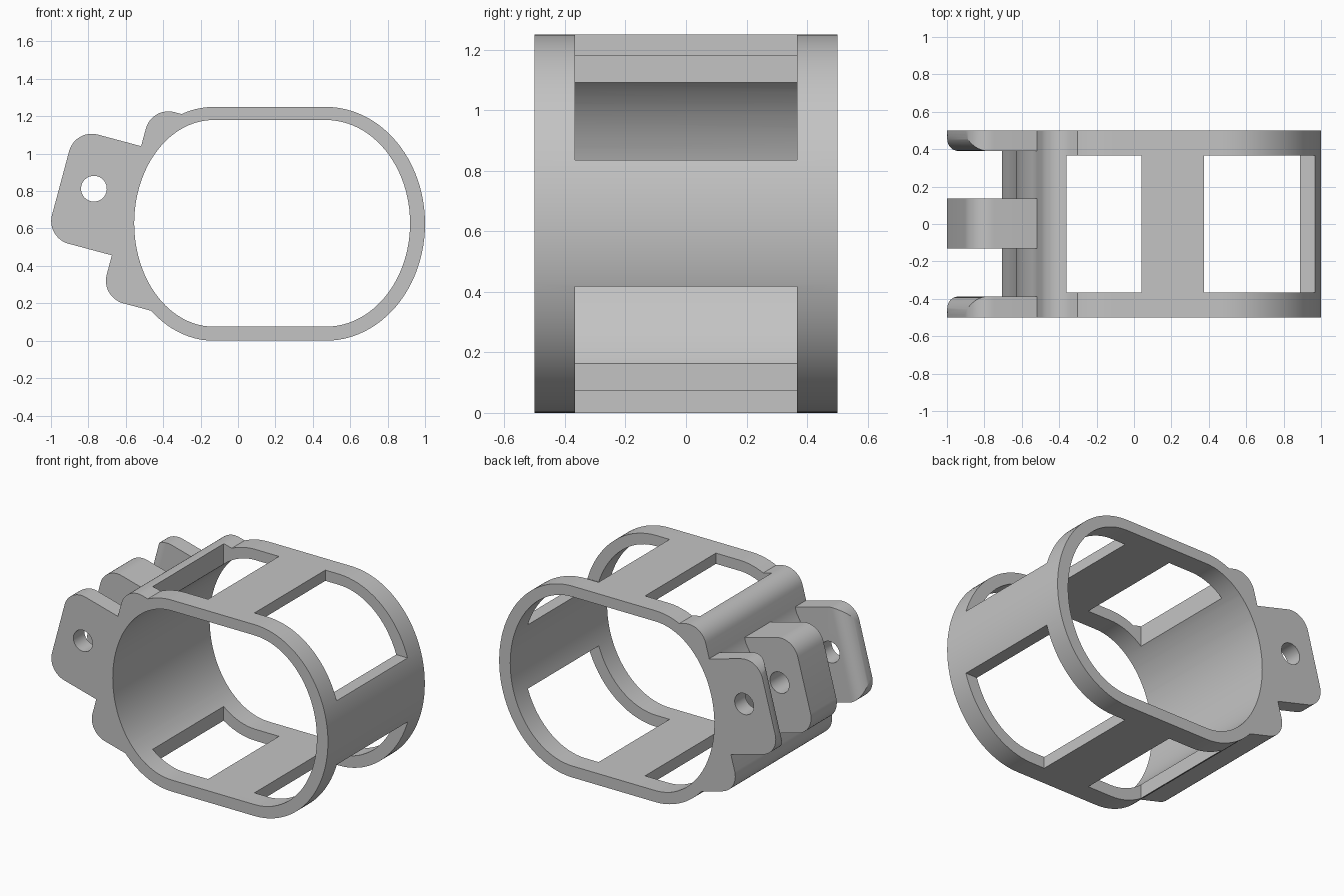
import bpy, bmesh, math
from mathutils import Vector

cube = bpy.data.objects.get("Cube")
if cube:
    bpy.data.objects.remove(cube, do_unlink=True)

grey = bpy.data.materials.new("light_grey")
grey.use_nodes = True
COLOUR = (0.55, 0.55, 0.55, 1)
grey.diffuse_color = COLOUR
grey.node_tree.nodes["Principled BSDF"].inputs["Base Color"].default_value = COLOUR

# Tilted mount frame: u points outward from the plate, v runs down along it
ORIGIN = Vector((-0.518, 0, 1.04))
TILT = math.radians(15)
U = Vector((-math.cos(TILT), 0, math.sin(TILT)))
V = Vector((-math.sin(TILT), 0, -math.cos(TILT)))


def upright(a, b, t):
    return Vector((a, t, b))


def tilted(a, b, t):
    return ORIGIN + U * a + V * b + Vector((0, t, 0))


def tilted_side(a, b, t):
    return ORIGIN + U * a + V * t + Vector((0, b, 0))


def prism(name, points, start, end, place=upright):
    """Extrude a closed outline between two depths."""
    bm = bmesh.new()
    near = [bm.verts.new(place(a, b, start)) for a, b in points]
    far = [bm.verts.new(place(a, b, end)) for a, b in points]
    bm.faces.new(near)
    bm.faces.new(far[::-1])
    for i in range(len(points)):
        j = (i + 1) % len(points)
        bm.faces.new((near[i], far[i], far[j], near[j]))
    bmesh.ops.recalc_face_normals(bm, faces=bm.faces)
    mesh = bpy.data.meshes.new(name)
    bm.to_mesh(mesh)
    bm.free()
    mesh.materials.append(grey)
    obj = bpy.data.objects.new(name, mesh)
    bpy.context.collection.objects.link(obj)
    return obj


def combine(target, tool, operation):
    """Apply a boolean and remove the tool."""
    mod = target.modifiers.new("combine", 'BOOLEAN')
    mod.operation, mod.solver, mod.object = operation, 'EXACT', tool
    bpy.context.view_layer.objects.active = target
    bpy.ops.object.modifier_apply(modifier=mod.name)
    bpy.data.objects.remove(tool, do_unlink=True)


def arc(ca, cb, ra, rb, start, end, steps=12):
    angles = [math.radians(start + (end - start) * i / steps) for i in range(steps + 1)]
    return [(ca + ra * math.cos(t), cb + rb * math.sin(t)) for t in angles]


def oval(left, right, bottom, top, left_centre, right_centre):
    """Two half ellipses joined by straight top and bottom runs."""
    mid, half = (bottom + top) / 2, (top - bottom) / 2
    return (arc(right_centre, mid, right - right_centre, half, -90, 90, 48)
            + arc(left_centre, mid, left_centre - left, half, 90, 270, 48))


def rounded_end(a0, a1, b0, b1, r):
    """Rectangle with both corners at a1 rounded."""
    return ([(a0, b1), (a0, b0)] + arc(a1 - r, b0 + r, r, r, -90, 0)
            + arc(a1 - r, b1 - r, r, r, 0, 90))


def box(x0, x1, z0, z1):
    return [(x0, z0), (x1, z0), (x1, z1), (x0, z1)]


# Sleeve with the tilted mounting plate
frame = prism("clamp_frame", oval(-0.63, 1.0, 0, 1.25, -0.13, 0.47), -0.5, 0.5)
plate = prism("mount_plate", rounded_end(-0.3, 0, -0.222, 0.836, 0.125), -0.5, 0.5, tilted)
combine(frame, plate, 'UNION')

# Main opening through the sleeve
opening = prism("opening", oval(-0.555, 0.92, 0.075, 1.18, -0.13, 0.47), -0.7, 0.7)
combine(frame, opening, 'DIFFERENCE')

# Four windows: two over the left part, two wrapping round the right side
for x0, x1, z0, z1 in ((-0.36, 0.04, 0.8, 1.4), (-0.36, 0.04, -0.2, 0.4),
                       (0.375, 1.2, 0.835, 1.4), (0.375, 1.2, -0.2, 0.418)):
    window = prism("window", box(x0, x1, z0, z1), -0.366, 0.366)
    combine(frame, window, 'DIFFERENCE')

# Three hinge lugs; the outer two are rounded on their inner end edge
LENGTH, WIDTH, FILLET = 0.365, 0.604, 0.095
for y0, y1, side in ((-0.5, -0.387, -1), (-0.13, 0.135, 0), (0.39, 0.5, 1)):
    lug = prism("lug", rounded_end(-0.03, LENGTH, 0, WIDTH, 0.125), y0, y1, tilted)
    if side:
        inner = y1 if side < 0 else y0
        curve = [(a, inner + side * b)
                 for a, b in arc(LENGTH - FILLET, FILLET, FILLET, FILLET, -90, 0)]
        corner = curve + [(LENGTH + 0.1, inner + side * FILLET),
                          (LENGTH + 0.1, inner - side * 0.1),
                          (LENGTH - FILLET, inner - side * 0.1)]
        combine(lug, prism("fillet", corner, -0.2, 0.9, tilted_side), 'DIFFERENCE')
    hole = prism("pin_hole", arc(0.185, 0.285, 0.069, 0.069, 0, 348.75, 31), -0.7, 0.7, tilted)
    combine(lug, hole, 'DIFFERENCE')
    combine(frame, lug, 'UNION')

# Smooth curves, crisp edges
bpy.ops.object.select_all(action='DESELECT')
frame.select_set(True)
bpy.context.view_layer.objects.active = frame
bpy.ops.object.shade_smooth_by_angle(angle=math.radians(25))
